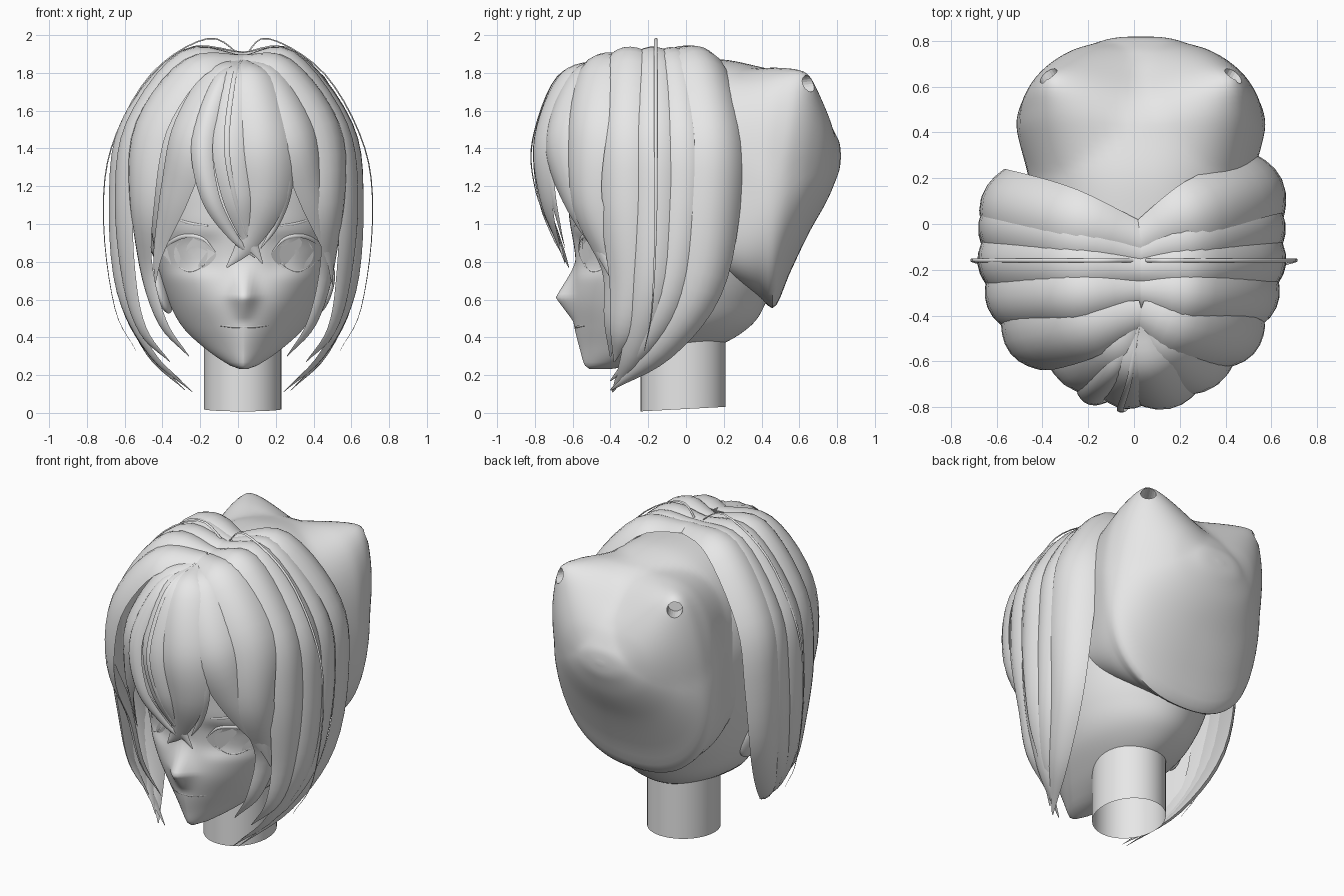
import bpy, bmesh, math
from mathutils import Vector

if "Cube" in bpy.data.objects:
    bpy.data.objects.remove(bpy.data.objects["Cube"], do_unlink=True)

CX = 0.03  # middle line of the face

grey = bpy.data.materials.new("plain_grey")
grey.use_nodes = True
grey.diffuse_color = (0.8, 0.8, 0.8, 1)
grey.node_tree.nodes["Principled BSDF"].inputs["Base Color"].default_value = (0.8, 0.8, 0.8, 1)


def interp(keys, vals, x):
    """Smooth curve through the value rows at the given keys."""
    n = len(keys)
    x = min(max(x, keys[0]), keys[-1])
    i = next((k for k in range(n - 1) if x <= keys[k + 1]), n - 2)

    def slope(k):
        a, b = max(k - 1, 0), min(k + 1, n - 1)
        return (Vector(vals[b]) - Vector(vals[a])) / (keys[b] - keys[a])
    h = keys[i + 1] - keys[i]
    t = (x - keys[i]) / h
    return (Vector(vals[i]) * (2 * t**3 - 3 * t**2 + 1) + slope(i) * h * (t**3 - 2 * t**2 + t)
            + Vector(vals[i + 1]) * (3 * t**2 - 2 * t**3) + slope(i + 1) * h * (t**3 - t**2))


def loft(name, rings, caps=True, sharp=45):
    """Closed rings of points joined into a skin."""
    bm = bmesh.new()
    rows = [[bm.verts.new(p) for p in ring] for ring in rings]
    m = len(rows[0])
    for a, b in zip(rows, rows[1:]):
        for j in range(m):
            bm.faces.new((a[j], a[(j + 1) % m], b[(j + 1) % m], b[j]))
    if caps:
        bm.faces.new(rows[0])
        bm.faces.new(rows[-1])
    bmesh.ops.recalc_face_normals(bm, faces=bm.faces)
    me = bpy.data.meshes.new(name)
    bm.to_mesh(me)
    bm.free()
    me.materials.append(grey)
    me.shade_smooth()
    me.set_sharp_from_angle(angle=math.radians(sharp))
    ob = bpy.data.objects.new(name, me)
    bpy.context.collection.objects.link(ob)
    return ob


def spow(v, e):
    return math.copysign(abs(v) ** e, v)


# Head: height, then half width, front, widest point, back, front squareness
HEAD = [(.232, .02, -.51, -.46, -.4, 2), (.25, .07, -.535, -.42, -.28, 1.6),
        (.33, .19, -.56, -.3, .1, 1.5), (.45, .32, -.59, -.15, .33, 1.65),
        (.6, .4, -.61, -.08, .43, 1.95), (.8, .46, -.585, -.05, .5, 2.4),
        (1.05, .5, -.62, -.05, .56, 2.4), (1.35, .52, -.63, -.03, .58, 2.2),
        (1.6, .45, -.52, -.05, .5, 2), (1.78, .28, -.35, -.08, .25, 2),
        (1.86, .06, -.12, -.08, -.04, 2)]
HZ, HV = [r[0] for r in HEAD], [r[1:] for r in HEAD]


def relief(x, z):
    """Nose and eye sockets, as a shift in y."""
    dx = abs(x - CX)
    slope = max(0, 1 - abs(z - .61) / (.2 if z > .61 else .13))
    nose = -.08 * slope ** 1.2 * math.exp(-(dx / (.045 + .02 * slope)) ** 2)
    socket = .025 * math.exp(-((dx - .28) / .15) ** 4 - ((z - .84) / .1) ** 4)
    return nose + socket


def face_y(x, z):
    w, yf, yc, yb, n = interp(HZ, HV, z)
    u = min(abs(x - CX) / w, .995)
    return yc + (yf - yc) * (1 - u ** n) ** (1 / n) + relief(x, z)


rings = []
for i in range(91):
    z = HZ[0] + (HZ[-1] - HZ[0]) * i / 90
    w, yf, yc, yb, n = interp(HZ, HV, z)
    ring = []
    for j in range(128):
        a = 2 * math.pi * j / 128
        c, s = math.cos(a), math.sin(a)
        if s < 0:
            x = CX + w * spow(c, 2 / n)
            y = yc + (yf - yc) * abs(s) ** (2 / n) + relief(x, z)
        else:
            x, y = CX + w * c, yc + (yb - yc) * s
        ring.append((x, y, z))
    rings.append(ring)
loft("head", rings, sharp=60)

# Neck, open below
loft("neck", [[(.025 + .205 * math.cos(a), -.015 + .225 * math.sin(a), z + .012 * (1 + math.sin(a)) * (z < .1))
               for a in [math.tau * j / 48 for j in range(48)]] for z in (.008, .2, .36, .5)], caps=False)

# Back hair cap: depth, then half width, top, bottom, squareness of the lower half
CAP = [(-.05, .45, 1.87, .85, 4.5), (.2, .49, 1.87, .72, 4.5), (.4, .54, 1.83, .6, 2.7),
       (.47, .54, 1.81, .56, 2.3), (.55, .51, 1.76, .74, 2.3), (.65, .43, 1.66, .95, 2.2),
       (.75, .3, 1.55, 1.13, 2), (.8, .17, 1.46, 1.25, 2), (.815, .1, 1.42, 1.3, 2), (.82, .02, 1.37, 1.35, 2)]
PEAKS = [(Vector((CX + s * .34, .55, 1.6)), Vector((CX + s * .39, .625, 1.79))) for s in (-1, 1)]
rings = []
for i in range(49):
    y = CAP[0][0] + (CAP[-1][0] - CAP[0][0]) * math.sin(math.pi / 2 * i / 48)
    w, top, bot, square = interp([r[0] for r in CAP], [r[1:] for r in CAP], y)
    mid, ring = (top + bot) / 2, []
    for j in range(80):
        c, s = math.cos(math.tau * j / 80), math.sin(math.tau * j / 80)
        e = 2 / 2.3 if s > 0 else 2 / square
        p = Vector((CX + w * spow(c, e), y, mid + (top - mid) * spow(s, e)))
        for base, peak in PEAKS:
            f = max(0, 1 - (p - base).length / .36)
            p += (peak - base) * f ** 1.3
        ring.append(p)
    rings.append(ring)
cap = loft("back_hair_cap", rings)

# Round hole in each peak of the cap, facing outward
cutters = []
for side, (base, peak) in zip((-1, 1), PEAKS):
    d = Vector((side * .5, .8, .1)).normalized()
    bpy.ops.mesh.primitive_cylinder_add(vertices=20, radius=.045, depth=.2,
                                        location=peak + d * .02 - Vector((0, 0, .05)),
                                        rotation=d.to_track_quat('Z', 'Y').to_euler())
    cutter = bpy.context.object
    cutter.name = "hole_cutter"
    cutter.hide_render = True
    mod = cap.modifiers.new("hole", 'BOOLEAN')
    mod.operation, mod.object = 'DIFFERENCE', cutter
    cutters.append(cutter)
done = bpy.data.meshes.new_from_object(cap.evaluated_get(bpy.context.evaluated_depsgraph_get()))
cap.modifiers.clear()
cap.data = done
for cutter in cutters:
    bpy.data.objects.remove(cutter, do_unlink=True)


def lock(name, pts, width, shape, bulge=.3, steps=30):
    """Tapered leaf-shaped strand that follows the points, rounded on the outside."""
    keys = list(range(len(pts)))
    skeys = [k * keys[-1] / (len(shape) - 1) for k in range(len(shape))]
    path = [interp(keys, pts, keys[-1] * i / steps) for i in range(steps + 1)]
    rings = []
    for i, p in enumerate(path):
        t = (path[min(i + 1, steps)] - path[max(i - 1, 0)]).normalized()
        out = p - Vector((CX, -.1, min(max(p.z, .8), 1.1)))
        out = (out - t * out.dot(t)).normalized()
        side = t.cross(out)
        w = max(interp(skeys, [(v,) * 2 for v in shape], keys[-1] * i / steps)[0], .02) * width / 2
        ring = []
        for j in range(16):
            a = math.tau * j / 16
            u, v = math.cos(a), math.sin(a)
            h = bulge * w * (v * abs(v) if v > 0 else .35 * v * abs(v)) - (u * w) ** 2 * .7
            ring.append(p + side * u * w + out * h)
        rings.append(ring)
    return loft(name, rings, sharp=50)


# Side hair: root y, middle y, low y, low z, tip y, middle x, tip x, tip z, width
SIDE = [(-.07, .17, .09, .65, -.4, .61, .28, .12, .28), (-.13, 0, -.08, .65, -.4, .63, .3, .17, .21),
        (-.2, -.17, -.2, .65, -.39, .63, .24, .11, .23), (-.3, -.35, -.32, .7, -.38, .59, .36, .27, .24),
        (-.4, -.53, -.39, .77, -.4, .5, .26, .3, .29)]
FULL, FRONT = (.5, .9, 1, 1, .8, .5, .03), (.5, .9, 1, .75, .5, .33, .03)
for s, label in ((1, "left"), (-1, "right")):
    for k, (yr, ym, yl, zl, yt, xm, xt, zt, w) in enumerate(SIDE):
        if s < 0:
            xm *= 1.03
            ym -= .07 * (k == 0)
            yl -= .05 * (k == 0)
        zt2 = 1.885 - .05 * (k == 4)
        lock(f"{label}_side_lock_{k + 1}",
             [(CX - s * .012, yr, 1.89 - .02 * (k > 2)), (s * xm * .46, yr * .4 + ym * .6, zt2),
              (s * xm * .91, ym, 1.52), (s * xm, ym, 1.12), (s * xm * .95, yl, zl),
              (s * (xm * .5 + xt * .55), yl * .55 + yt * .45, zt * .62 + zl * .38), (s * xt, yt, zt)],
             w, FRONT if k == 4 else FULL)
    # Front panel that frames the forehead
    lock(f"{label}_front_panel", [(CX + s * .01, -.43, 1.86), (CX + s * .13, -.58, 1.78), (CX + s * .28, -.68, 1.47),
                                  (CX + s * .37, -.6, 1.16), (CX + s * .45, -.45, .87), (CX + s * .47, -.38, .68)],
         .27, (.35, .8, 1, .75, .35, .03))
    # Loose hair
    lock(f"{label}_loose_hair", [(.03, -.16, 1.88), (s * .16, -.16, 1.98), (s * .46, -.16, 1.79), (s * .67, -.16, 1.4),
                                 (s * .71, -.16, 1.0), (s * .65, -.18, .55), (s * .54, -.22, .33)],
         .018, (1, 1, 1, .8, .5, .2), bulge=.6)

# Fringe
LEAF = (.3, .8, 1, .85, .42, .03)
lock("fringe_main", [(.03, -.44, 1.86), (.07, -.64, 1.77), (.14, -.76, 1.45), (.14, -.74, 1.15),
                     (.05, -.67, .91), (-.06, -.62, .77)], .29, LEAF)
lock("fringe_middle", [(.02, -.44, 1.86), (-.01, -.65, 1.77), (-.04, -.77, 1.45), (0, -.76, 1.15),
                       (.06, -.68, .93), (.13, -.64, .79)], .2, LEAF)
lock("fringe_right", [(.01, -.44, 1.86), (-.09, -.64, 1.76), (-.19, -.75, 1.45), (-.15, -.76, 1.15),
                      (-.03, -.7, .94), (.09, -.64, .82)], .12, LEAF, bulge=.45)
lock("fringe_left", [(.04, -.44, 1.86), (.15, -.63, 1.75), (.23, -.72, 1.45), (.25, -.71, 1.2),
                     (.2, -.67, 1.0), (.12, -.64, .87)], .1, LEAF, bulge=.45)
lock("fringe_strand", [(.02, -.45, 1.87), (-.02, -.68, 1.78), (-.06, -.81, 1.45), (-.03, -.8, 1.2),
                       (.03, -.72, .98), (.08, -.65, .86)], .03, LEAF)


def patch(name, cx, cz, rx, rz, lift, pinch):
    """Thin plate that follows the face."""
    rings = []
    for r in (.04, .3, .55, .8, 1):
        ring = []
        for j in range(40):
            a = math.tau * j / 40
            x = cx + r * rx * math.cos(a)
            z = cz + r * rz * spow(math.sin(a), pinch)
            ring.append((x, face_y(x, z) - lift, z))
        rings.append(ring)
    loft(name, rings)


def face_line(name, pts, width, lift, shape):
    lock(name, [(x, face_y(x, z) - lift, z) for x, z in pts], width, shape, bulge=.4, steps=16)


# Eyes, lashes, brows and ears
for s, label in ((1, "left"), (-1, "right")):
    ex = CX + s * .285
    patch(f"{label}_eye_white", ex, .84, .14, .088, .004, 1.25)
    patch(f"{label}_iris", ex - s * .005, .842, .09, .085, .009, 1)
    patch(f"{label}_pupil", ex - s * .005, .85, .012, .016, .013, 1)
    face_line(f"{label}_upper_lash", [(ex - s * .135, .85), (ex - s * .07, .92), (ex + s * .02, .937),
                                      (ex + s * .1, .905), (ex + s * .155, .85)], .022, .008, (.2, .8, 1, 1, .2))
    face_line(f"{label}_lower_lash", [(ex - s * .12, .81), (ex, .75), (ex + s * .12, .81)],
              .008, .005, (.2, 1, .2))
    face_line(f"{label}_brow", [(CX + s * .19, .99), (CX + s * .29, 1.005), (CX + s * .39, 1.04)],
              .014, .004, (.5, 1, .2))
    bpy.ops.mesh.primitive_uv_sphere_add(segments=24, ring_count=14, location=(CX + s * .43, -.1, .65),
                                         rotation=(.25, s * .25, s * .3))
    ear = bpy.context.object
    ear.name = f"{label}_ear"
    ear.scale = (.035, .085, .13)
    ear.data.materials.append(grey)
    ear.data.shade_smooth()

# Mouth
face_line("mouth", [(CX - .13, .462), (CX - .05, .455), (CX + .05, .455), (CX + .13, .462)], .014, .003, (.4, 1, 1, .4))
